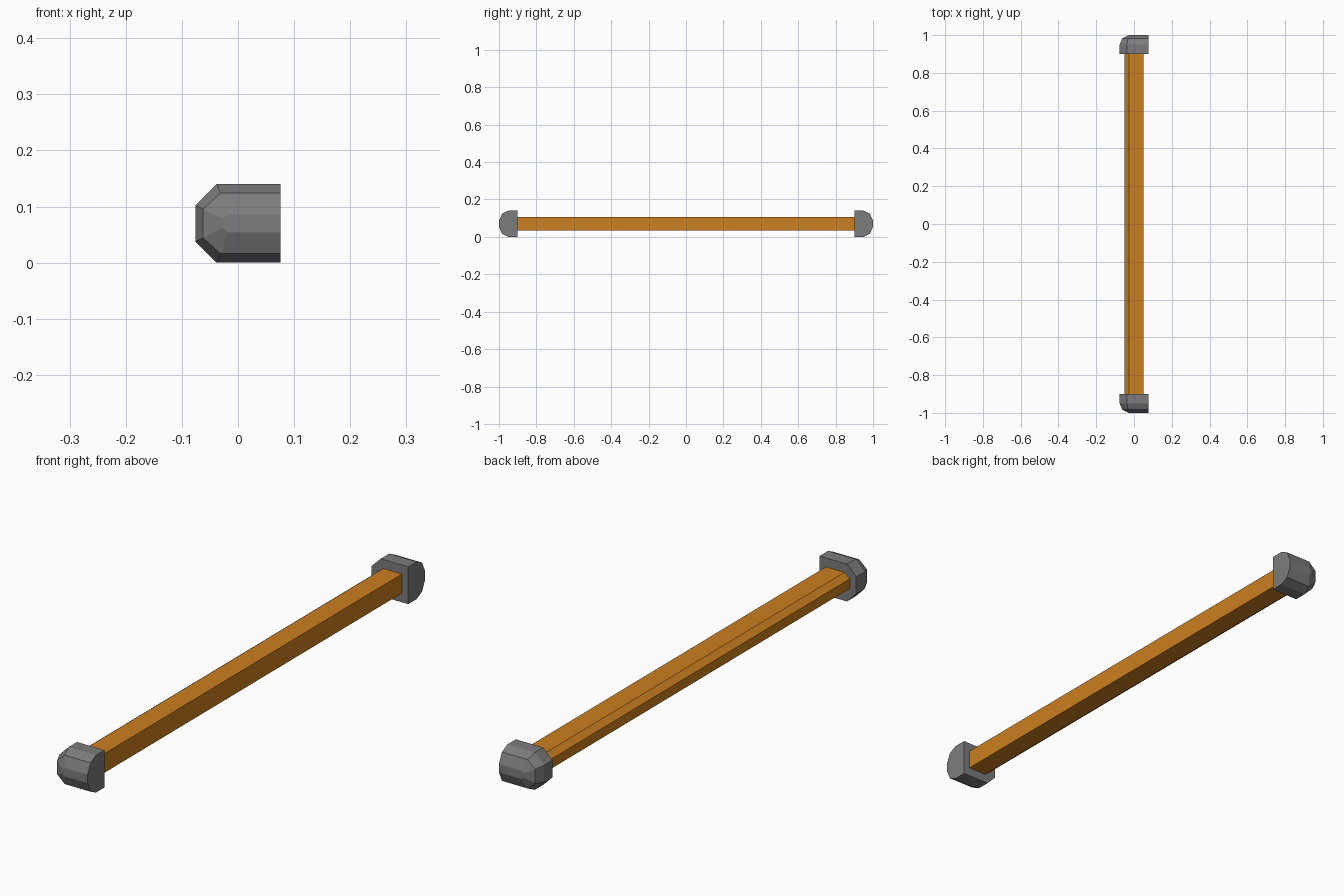
import bpy, bmesh

if "Cube" in bpy.data.objects:
    bpy.data.objects.remove(bpy.data.objects["Cube"])


def material(name, rgb):
    m = bpy.data.materials.new(name)
    m.diffuse_color = (*rgb, 1)
    m.use_nodes = True
    m.node_tree.nodes["Principled BSDF"].inputs["Base Color"].default_value = m.diffuse_color
    return m


orange = material("orange", (0.60, 0.215, 0.014))
grey = material("grey", (0.20, 0.20, 0.20))
MID = 0.07  # height of the handle axis


def ring(right, corner, left, half, inner):
    """Six-sided section: flat on +x, both corners chamfered on -x."""
    return [(right, MID - half), (right, MID + half), (corner, MID + half),
            (left, MID + inner), (left, MID - inner), (corner, MID - half)]


def loft(name, sections, mat):
    """Join equal-length sections along y and close both ends."""
    bm = bmesh.new()
    rows = [[bm.verts.new((x, y, z)) for x, z in pts] for y, pts in sections]
    for a, b in zip(rows, rows[1:]):
        for i in range(len(a)):
            j = (i + 1) % len(a)
            bm.faces.new((a[i], a[j], b[j], b[i]))
    bm.faces.new(rows[0])
    bm.faces.new(rows[-1])
    bmesh.ops.recalc_face_normals(bm, faces=bm.faces)
    me = bpy.data.meshes.new(name)
    bm.to_mesh(me)
    bm.free()
    me.materials.append(mat)
    ob = bpy.data.objects.new(name, me)
    bpy.context.collection.objects.link(ob)
    return ob


# Long bar
bar = ring(0.05, -0.027, -0.05, 0.036, 0.018)
loft("bar", [(-0.9, bar), (0.9, bar)], orange)

# Rounded end caps, one at each end
outer = ring(0.076, -0.038, -0.076, 0.07, 0.032)
middle = ring(0.076, -0.031, -0.062, 0.054, 0.026)
tip = ring(0.076, -0.018, -0.028, 0.016, 0.008)
for name, s in (("front_cap", -1), ("back_cap", 1)):
    loft(name, [(s * 0.9, outer), (s * 0.95, outer),
                (s * 0.983, middle), (s * 1.0, tip)], grey)
